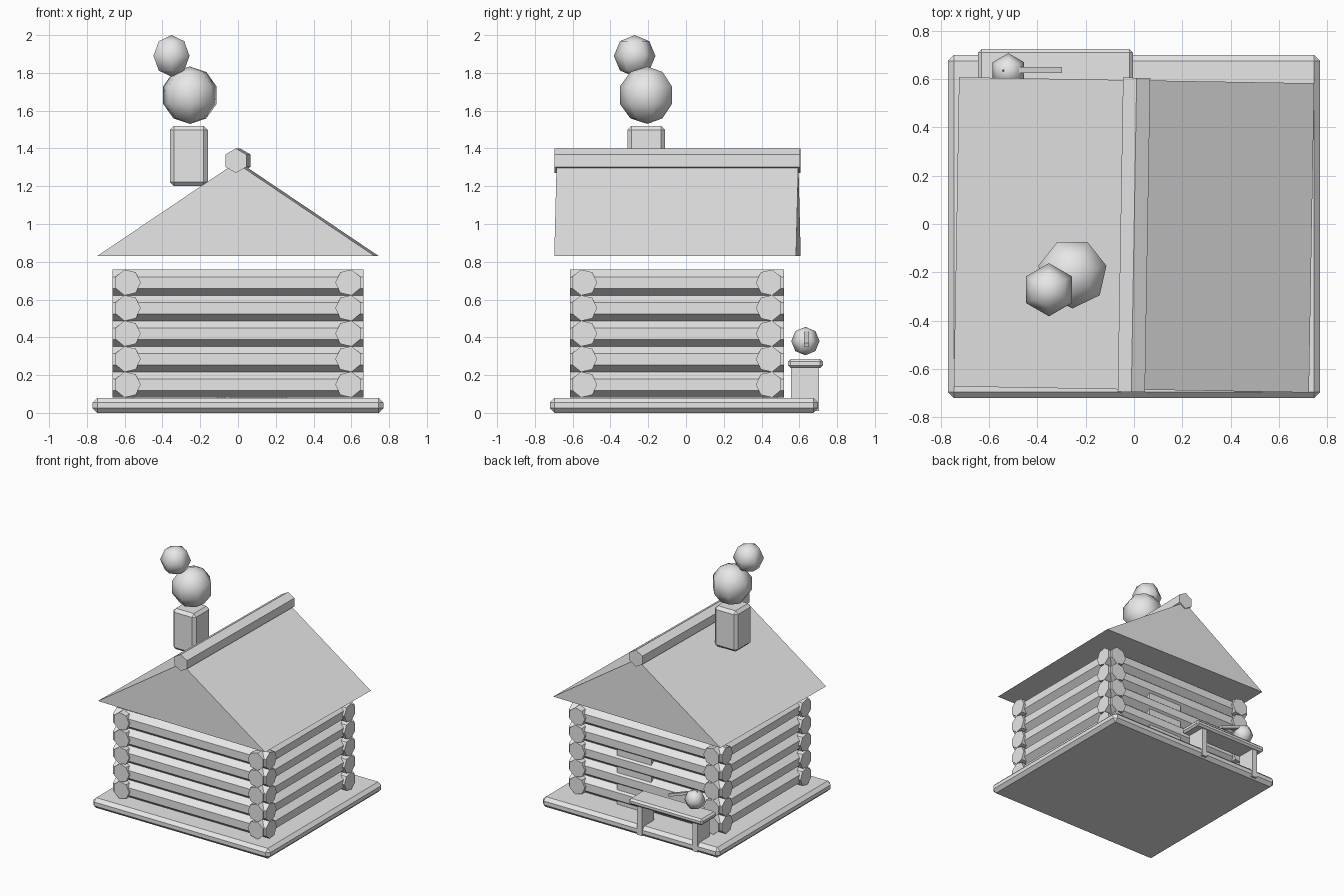
import bpy, bmesh, math
from mathutils import Matrix, Vector

if "Cube" in bpy.data.objects:
    bpy.data.objects.remove(bpy.data.objects["Cube"])

grey = bpy.data.materials.new("plain_grey")
grey.diffuse_color = (0.8, 0.8, 0.8, 1)
grey.use_nodes = True
grey.node_tree.nodes["Principled BSDF"].inputs["Base Color"].default_value = grey.diffuse_color


def make(name, bm, smooth=False):
    bmesh.ops.recalc_face_normals(bm, faces=bm.faces)
    for f in bm.faces:
        f.smooth = smooth
    me = bpy.data.meshes.new(name)
    bm.to_mesh(me)
    bm.free()
    me.materials.append(grey)
    ob = bpy.data.objects.new(name, me)
    bpy.context.collection.objects.link(ob)
    return ob


def box(name, lo, hi, bevel=0.0, tilt=0.0):
    lo, hi = Vector(lo), Vector(hi)
    bm = bmesh.new()
    bmesh.ops.create_cube(bm, size=1)
    bmesh.ops.scale(bm, vec=hi - lo, verts=bm.verts)
    if bevel:
        bmesh.ops.bevel(bm, geom=bm.edges[:], offset=bevel, segments=1,
                        profile=0.5, affect='EDGES')
    ob = make(name, bm)
    ob.location = (lo + hi) / 2
    ob.rotation_euler.y = tilt
    return ob


def prism(name, profile, length, location, turn=0.0):
    """Extrude an (x, z) profile along y, centred, then turn it about z."""
    bm = bmesh.new()
    ends = [[bm.verts.new((x, s * length / 2, z)) for x, z in profile] for s in (-1, 1)]
    bm.faces.new(ends[0])
    bm.faces.new(ends[1])
    n = len(profile)
    for i in range(n):
        j = (i + 1) % n
        bm.faces.new((ends[0][i], ends[0][j], ends[1][j], ends[1][i]))
    ob = make(name, bm)
    ob.location = location
    ob.rotation_euler.z = turn
    return ob


def polygon(n, r, start):
    return [(r * math.cos(start + 2 * math.pi * k / n),
             r * math.sin(start + 2 * math.pi * k / n)) for k in range(n)]


def ball(name, centre, r, segments, rings):
    bm = bmesh.new()
    top, bottom = bm.verts.new((0, 0, r)), bm.verts.new((0, 0, -r))
    rows = []
    for i in range(1, rings):
        a = math.pi * i / rings
        rows.append([bm.verts.new((x, y, r * math.cos(a)))
                     for x, y in polygon(segments, r * math.sin(a), -math.pi / 2)])
    for k in range(segments):
        j = (k + 1) % segments
        bm.faces.new((top, rows[0][k], rows[0][j]))
        bm.faces.new((bottom, rows[-1][j], rows[-1][k]))
        for a, b in zip(rows, rows[1:]):
            bm.faces.new((a[k], b[k], b[j], a[j]))
    ob = make(name, bm, smooth=True)
    ob.location = centre
    return ob


# Base slab
box("base", (-0.77, -0.72, 0), (0.77, 0.70, 0.08), 0.025)

# Log walls: seven-sided logs with a flat side outward and a corner inward
for i in range(5):
    z = 0.15 + 0.135 * i
    for side, x in (("left", -0.585), ("right", 0.585)):
        start = 0 if x < 0 else math.pi
        prism(f"{side}_log_{i + 1}", polygon(7, 0.07, start), 1.135, (x, -0.0475, z))
    for side, y in (("front", -0.54), ("back", 0.44)):
        start = 0 if y > 0 else math.pi
        prism(f"{side}_log_{i + 1}", polygon(7, 0.07, start), 1.33, (0, y, z), math.pi / 2 + math.pi)

# Door behind the back logs
box("door", (-0.04, 0.41, 0.075), (0.26, 0.487, 0.53))

# Roof and ridge log, both turned slightly
turn = -0.017
prism("roof", [(-0.735, 0.83), (0.735, 0.83), (0, 1.325)], 1.28, (0, -0.045, 0), turn)
prism("ridge_log", polygon(6, 0.065, math.pi / 2), 1.30, (0, -0.045, 1.335), turn)

# Chimney and smoke
box("chimney", (-0.36, -0.31, 1.20), (-0.16, -0.11, 1.52), 0.022)
ball("smoke_large", (-0.255, -0.205, 1.682), 0.152, 7, 5)
ball("smoke_small", (-0.352, -0.272, 1.89), 0.11, 6, 4)

# Bench behind the cabin
box("bench_top", (-0.645, 0.54, 0.238), (-0.005, 0.724, 0.285), 0.014)
for i, x in enumerate((-0.57, -0.09)):
    box(f"bench_leg_{i + 1}", (x - 0.022, 0.557, 0.01), (x + 0.022, 0.703, 0.24))

# Small bird on the bench: body, tail and beak
ball("bird_body", (-0.52, 0.632, 0.38), 0.075, 6, 4)
box("bird_tail", (-0.485, 0.624, 0.382), (-0.295, 0.650, 0.402), tilt=math.radians(20))
bm = bmesh.new()
bmesh.ops.create_cone(bm, cap_ends=True, segments=6, radius1=0.016, radius2=0, depth=0.05)
beak = make("bird_beak", bm)
beak.location = (-0.537, 0.635, 0.435)
beak.rotation_euler.y = math.radians(-20)
